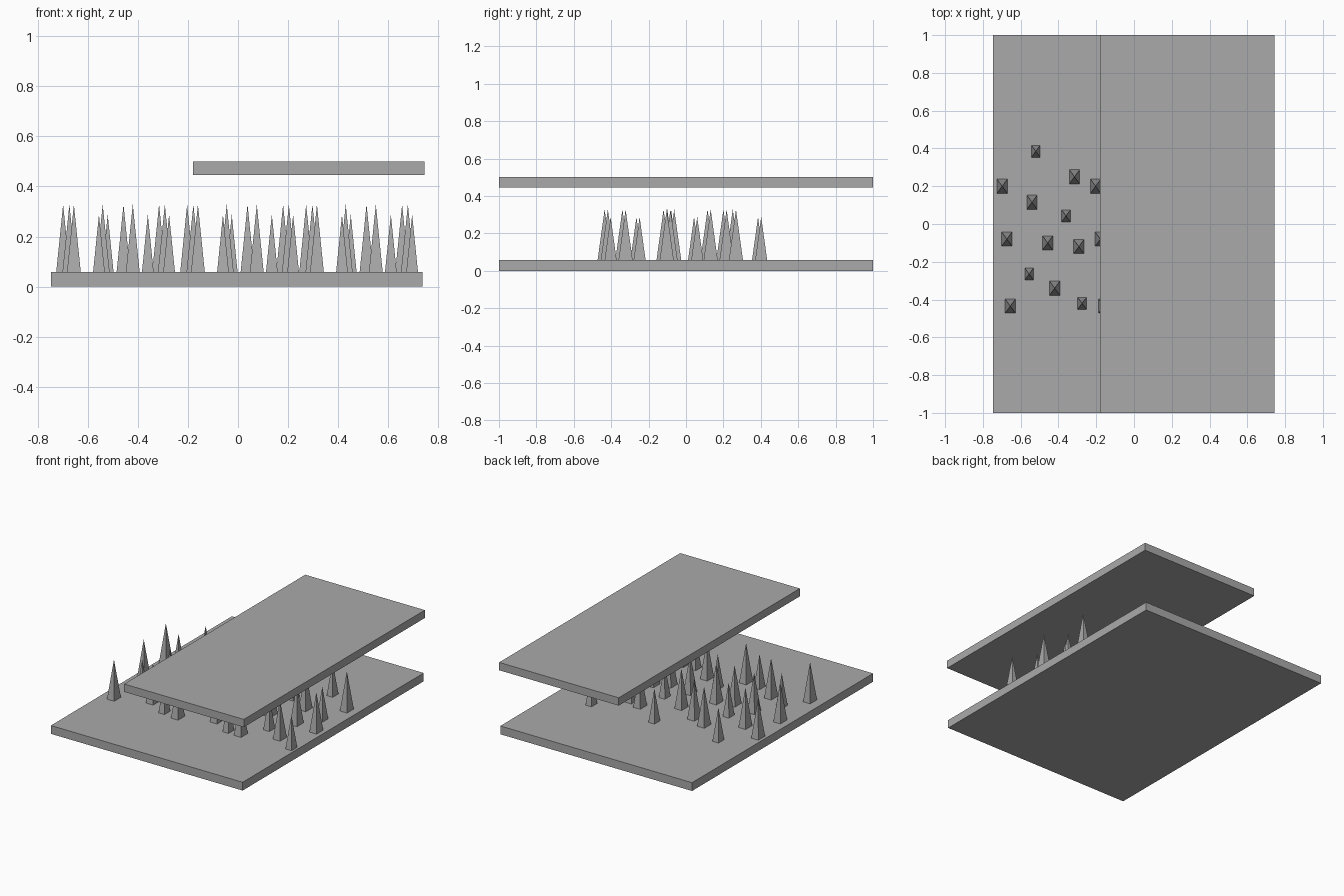
import bpy
import bmesh
from mathutils import Matrix, Vector

cube = bpy.data.objects.get("Cube")
if cube:
    bpy.data.objects.remove(cube, do_unlink=True)

grey = bpy.data.materials.new("plain grey")
grey.use_nodes = True
GREY = (0.4, 0.4, 0.4, 1)
grey.diffuse_color = GREY
grey.node_tree.nodes["Principled BSDF"].inputs["Base Color"].default_value = GREY


def finish(name, bm):
    mesh = bpy.data.meshes.new(name)
    bm.to_mesh(mesh)
    bm.free()
    mesh.materials.append(grey)
    obj = bpy.data.objects.new(name, mesh)
    bpy.context.collection.objects.link(obj)
    return obj


def slab(name, low, high):
    low, high = Vector(low), Vector(high)
    bm = bmesh.new()
    place = Matrix.Translation((low + high) / 2) @ Matrix.Diagonal((*(high - low), 1))
    bmesh.ops.create_cube(bm, size=1, matrix=place)
    return finish(name, bm)


def spike(name, x, y, scale):
    # Four-sided pyramid standing on the floor slab
    width, depth, height = 0.055 * scale, 0.075 * scale, 0.27 * scale
    bm = bmesh.new()
    bmesh.ops.create_cube(bm, size=1, matrix=Matrix.Translation((0, 0, 0.5)))
    top = [v for v in bm.verts if v.co.z > 0.5]
    bmesh.ops.pointmerge(bm, verts=top, merge_co=(0, 0, 1))
    bmesh.ops.scale(bm, vec=(width, depth, height), verts=bm.verts)
    bmesh.ops.translate(bm, vec=(x, y, FLOOR), verts=bm.verts)
    return finish(name, bm)


# Floor and raised roof slabs
FLOOR = 0.058
slab("floor_slab", (-0.747, -1, 0), (0.736, 1, FLOOR))
slab("roof_slab", (-0.18, -1, 0.445), (0.745, 1, 0.5))

# One cluster of spikes, large and small, repeated across the floor
large = [(-0.698, 0.2), (-0.315, 0.25), (-0.54, 0.115), (-0.673, -0.08),
         (-0.457, -0.1), (-0.292, -0.12), (-0.42, -0.34), (-0.655, -0.435)]
small = [(-0.52, 0.385), (-0.36, 0.043), (-0.555, -0.265), (-0.275, -0.42)]
for cluster, (dx, dy) in enumerate([(0, 0), (0.495, 0), (0.97, 0.017)], 1):
    for size, spots, scale in (("large", large, 1), ("small", small, 0.85)):
        for i, (x, y) in enumerate(spots, 1):
            spike(f"{size}_spike_{cluster}_{i}", x + dx, y + dy, scale)
